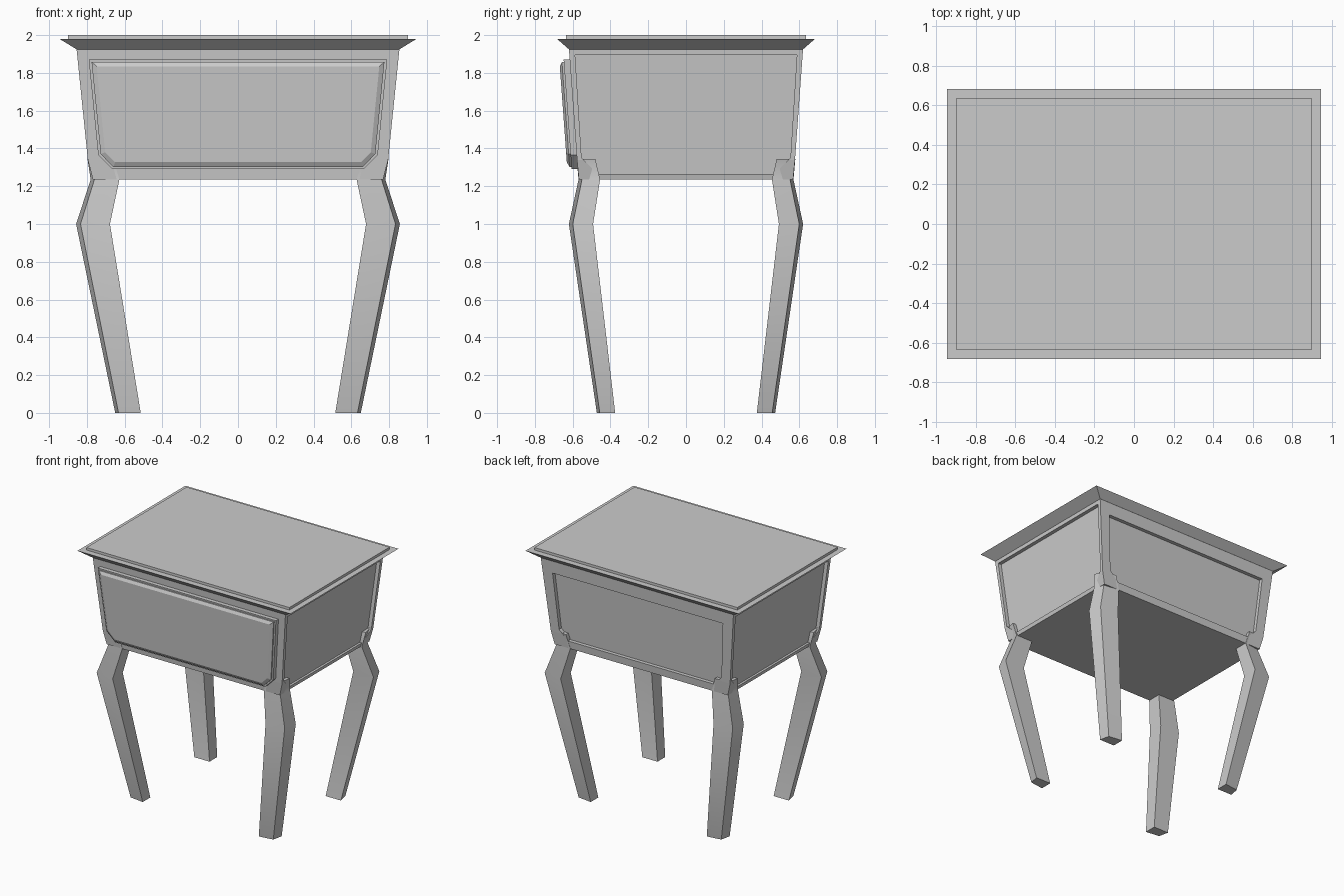
import bpy, bmesh

if "Cube" in bpy.data.objects:
    bpy.data.objects.remove(bpy.data.objects["Cube"])


def loft(name, rings):
    """Closed solid skinned through rings of equal point count."""
    bm = bmesh.new()
    vs = [[bm.verts.new(p) for p in r] for r in rings]
    n = len(rings[0])
    for a, b in zip(vs, vs[1:]):
        for i in range(n):
            j = (i + 1) % n
            bm.faces.new((a[i], a[j], b[j], b[i]))
    bm.faces.new(vs[0][::-1])
    bm.faces.new(vs[-1])
    bmesh.ops.recalc_face_normals(bm, faces=bm.faces)
    me = bpy.data.meshes.new(name)
    bm.to_mesh(me)
    bm.free()
    ob = bpy.data.objects.new(name, me)
    bpy.context.collection.objects.link(ob)
    return ob


def rect(x, y, z):
    return [(-x, -y, z), (x, -y, z), (x, y, z), (-x, y, z)]


def outline(top, side, bottom):
    """Tapered panel outline with clipped lower corners, from (half width, z) points."""
    half = [top, side, bottom]
    return half + [(-u, z) for u, z in reversed(half)]


def on_wall(points, axis, sign, off):
    """Place (u, z) points on a sloped case wall, pushed outward by off."""
    if axis == 'x':
        return [(sign * (0.795 + (z - 1.34) * 0.102 + off), u, z) for u, z in points]
    return [(u, sign * (0.577 + (z - 1.34) * 0.073 + off), z) for u, z in points]


# table top with sloped underside and raised slab
loft("table_top", [rect(0.855, 0.62, 1.925), rect(0.945, 0.683, 1.98),
                   rect(0.9, 0.635, 1.98), rect(0.9, 0.635, 2.0)])

# tapered case
case = loft("case", [rect(0.768, 0.567, 1.235), rect(0.795, 0.577, 1.34),
                     rect(0.855, 0.62, 1.93)])

# recessed panels on both sides and the back
side_panel = outline((0.587, 1.895), (0.553, 1.35), (0.467, 1.265))
back_panel = outline((0.755, 1.825), (0.72, 1.37), (0.645, 1.295))
for label, pts, axis, sign in (("right", side_panel, 'x', 1), ("left", side_panel, 'x', -1),
                               ("back", back_panel, 'y', 1)):
    cutter = loft(label + "_panel_cutter", [on_wall(pts, axis, sign, -0.03),
                                            on_wall(pts, axis, sign, 0.05)])
    cutter.hide_render = True
    cutter.display_type = 'WIRE'
    mod = case.modifiers.new(label + "_panel", 'BOOLEAN')
    mod.operation = 'DIFFERENCE'
    mod.solver = 'EXACT'
    mod.object = cutter

# drawer front: stepped plate with bevelled raised face
plate = outline((0.79, 1.87), (0.74, 1.366), (0.665, 1.29))
step = outline((0.775, 1.858), (0.727, 1.37), (0.66, 1.302))
face = outline((0.748, 1.835), (0.703, 1.38), (0.65, 1.327))
loft("drawer_front", [on_wall(plate, 'y', -1, -0.02), on_wall(plate, 'y', -1, 0.032),
                      on_wall(step, 'y', -1, 0.032), on_wall(step, 'y', -1, 0.042),
                      on_wall(face, 'y', -1, 0.055)])

# curved legs: inner x, outer x, inner y, outer y, height
LEG = [(0.515, 0.65, 0.375, 0.472, 0.0), (0.678, 0.857, 0.492, 0.62, 1.0),
       (0.628, 0.78, 0.455, 0.569, 1.235), (0.66, 0.797, 0.48, 0.579, 1.345)]
for sx, lr in ((-1, "left"), (1, "right")):
    for sy, fb in ((-1, "front"), (1, "back")):
        rings = []
        for xi, xo, yi, yo, z in LEG:
            kx, ky = (xo - xi) * 0.13, (yo - yi) * 0.16
            rings.append([(sx * x, sy * y, z) for x, y in
                          ((xi, yi), (xo, yi), (xo - kx, yo - ky), (xi, yo))])
        leg = loft(fb + "_" + lr + "_leg", rings)
        bpy.ops.object.select_all(action='DESELECT')
        leg.select_set(True)
        bpy.context.view_layer.objects.active = leg
        bpy.ops.object.shade_smooth_by_angle(angle=0.6)
